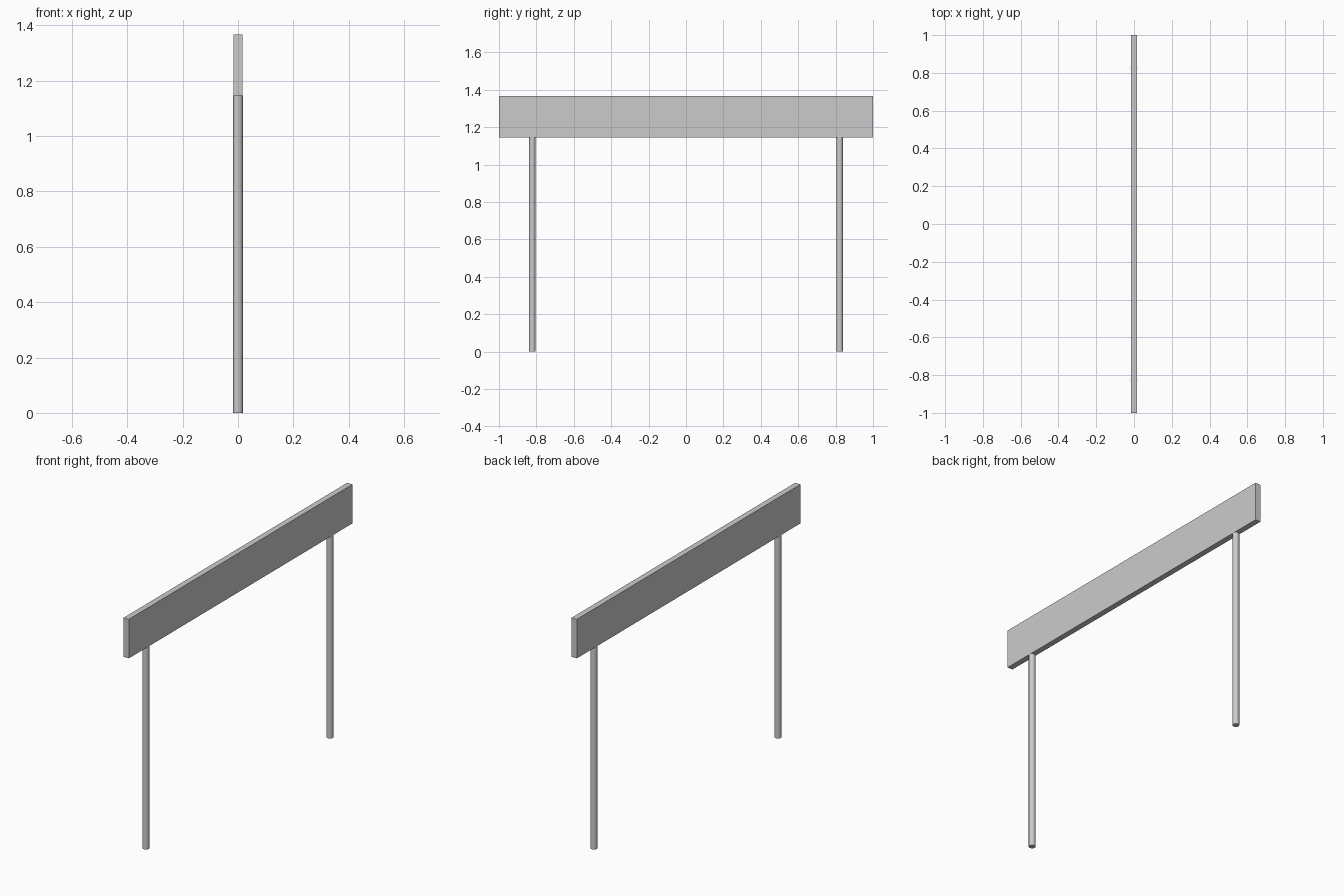
import bpy

if "Cube" in bpy.data.objects:
    bpy.data.objects.remove(bpy.data.objects["Cube"])

BOARD_BOTTOM, BOARD_TOP = 1.146, 1.367
THICKNESS = 0.033
POST_Y = 0.822

# Long flat sign board
bpy.ops.mesh.primitive_cube_add(size=1, location=(0, 0, (BOARD_BOTTOM + BOARD_TOP) / 2))
board = bpy.context.object
board.name = "sign_board"
board.scale = (THICKNESS, 2.0, BOARD_TOP - BOARD_BOTTOM)
bpy.ops.object.transform_apply(location=False, rotation=False, scale=True)

# Two round posts under the board
for name, side in (("front_post", -1), ("back_post", 1)):
    bpy.ops.mesh.primitive_cylinder_add(
        vertices=16, radius=0.0175, depth=BOARD_BOTTOM,
        location=(0, side * POST_Y, BOARD_BOTTOM / 2))
    bpy.context.object.name = name
    bpy.ops.object.shade_smooth_by_angle()
